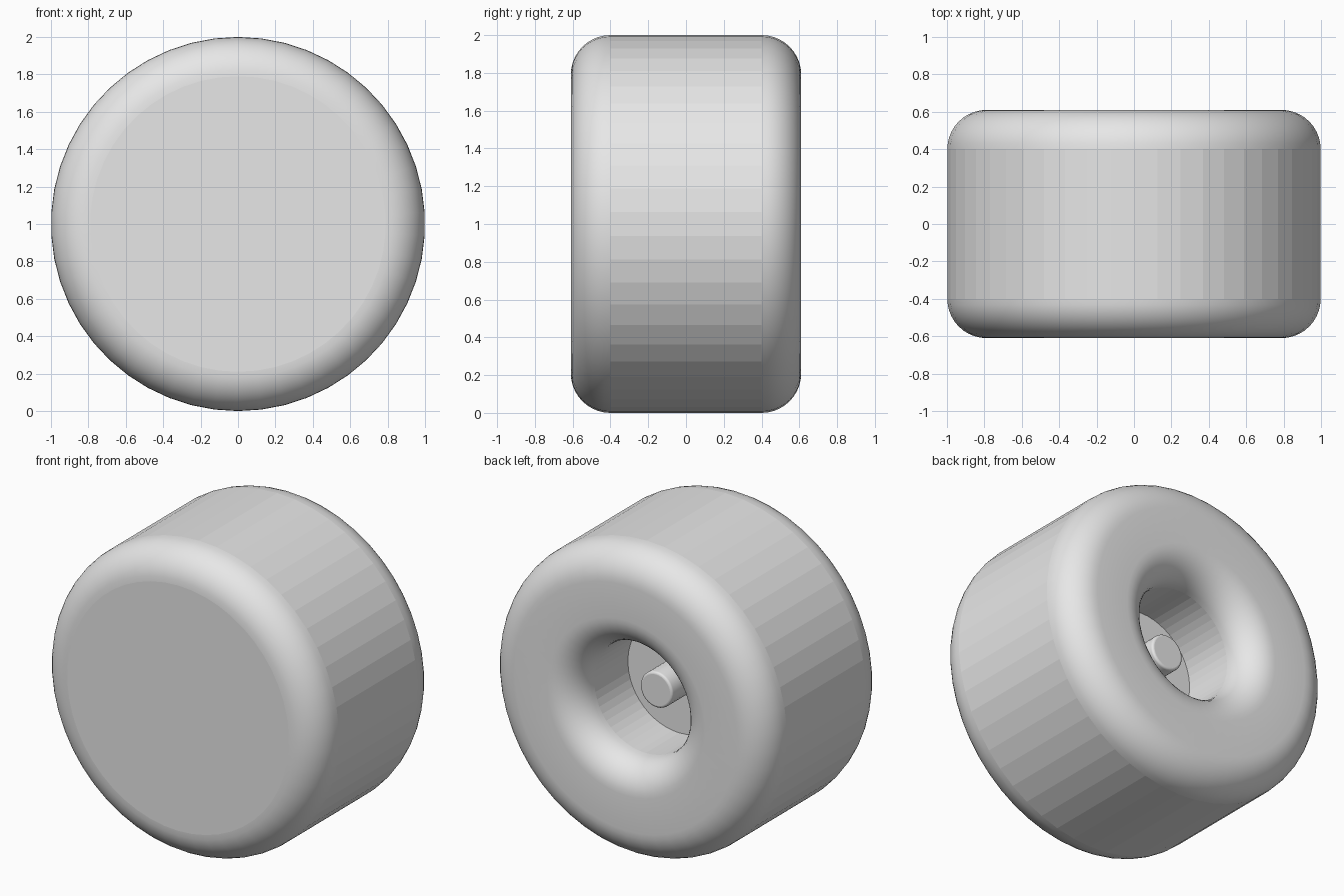
import bpy, bmesh, math

if "Cube" in bpy.data.objects:
    bpy.data.objects.remove(bpy.data.objects["Cube"])

SEG = 50          # sides around the axle
CZ = 1.0          # axle height

grey = bpy.data.materials.new("light_grey")
grey.diffuse_color = (0.8, 0.8, 0.8, 1)
grey.use_nodes = True
grey.node_tree.nodes["Principled BSDF"].inputs["Base Color"].default_value = grey.diffuse_color


def arc(cr, cy, rad, a0, a1, n=10):
    """Points (radius, y) of a rounded corner."""
    return [(cr + rad * math.cos(math.radians(a0 + (a1 - a0) * i / n)),
             cy + rad * math.sin(math.radians(a0 + (a1 - a0) * i / n)))
            for i in range(n + 1)]


def lathe(name, profile, seg, flat_bands):
    """Turn a (radius, y) profile around the y axis and cap both ends.
    Straight lengthwise bands stay faceted when flat_bands is set."""
    bm = bmesh.new()
    rings = []
    for r, y in profile:
        rings.append([bm.verts.new((r * math.sin(2 * math.pi * i / seg), y,
                                    CZ + r * math.cos(2 * math.pi * i / seg)))
                      for i in range(seg)])
    for k in range(len(rings) - 1):
        a, b = rings[k], rings[k + 1]
        straight = abs(profile[k][0] - profile[k + 1][0]) < 1e-4
        for i in range(seg):
            j = (i + 1) % seg
            f = bm.faces.new((a[i], a[j], b[j], b[i]))
            f.smooth = not (straight and flat_bands)
    bm.faces.new(rings[0])
    bm.faces.new(rings[-1])
    bmesh.ops.recalc_face_normals(bm, faces=bm.faces)
    me = bpy.data.meshes.new(name)
    bm.to_mesh(me)
    bm.free()
    me.materials.append(grey)
    ob = bpy.data.objects.new(name, me)
    bpy.context.collection.objects.link(ob)
    return ob


HALF, FIL = 0.61, 0.21
HOLE, LIP = 0.365, 0.20

# wheel: closed front, rounded rims, rounded recess in the back
lathe("wheel",
      arc(1 - FIL, -HALF + FIL, FIL, -90, 0)
      + arc(1 - FIL, HALF - FIL, FIL, 0, 90)
      + arc(HOLE + LIP, HALF - LIP, LIP, 90, 180)
      + [(HOLE, 0.07)], SEG, True)

# axle pin standing on the recess floor
lathe("axle_pin", [(0.115, 0.06)] + arc(0.1, 0.29, 0.015, 0, 90, 4), 32, False)
